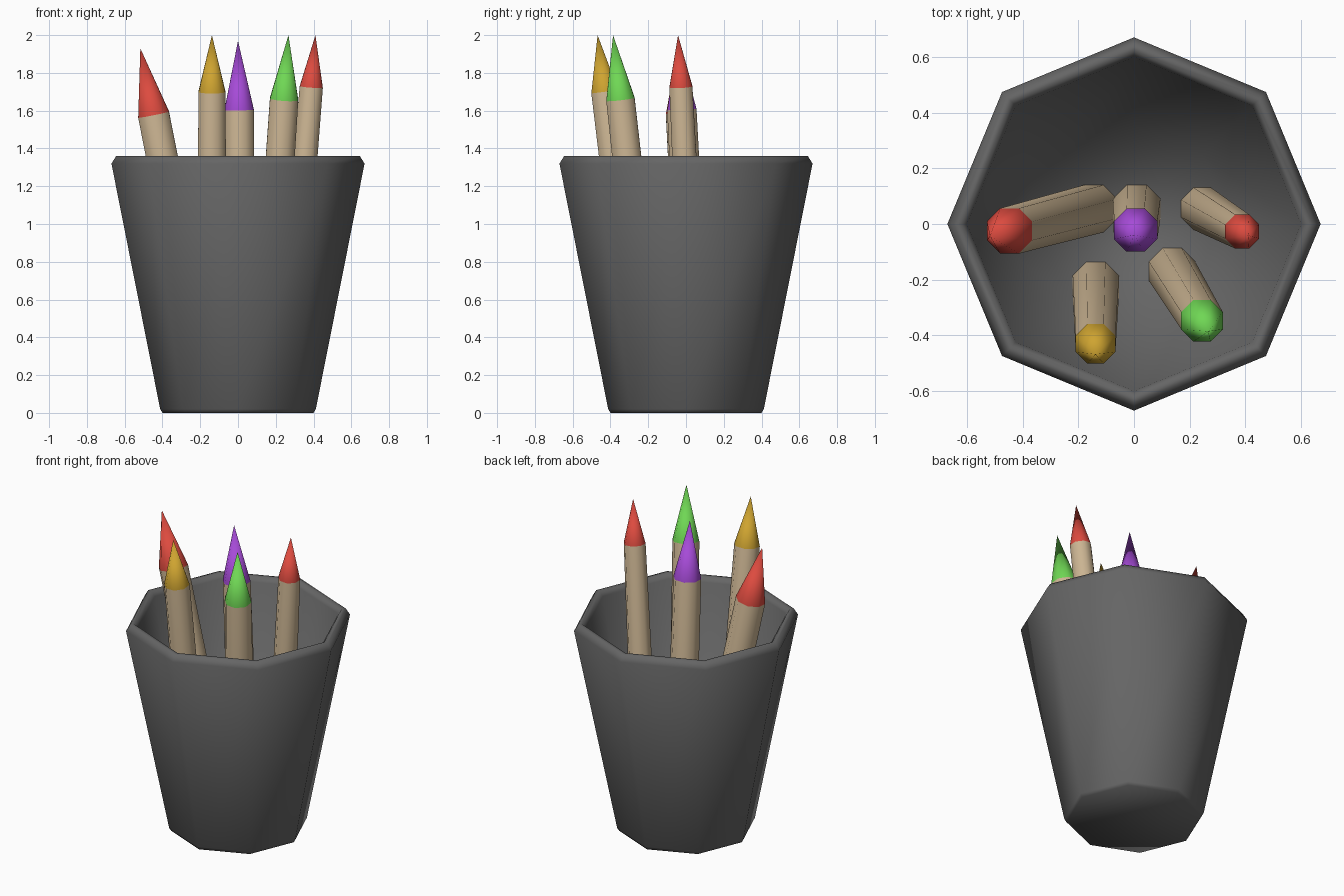
import bpy, bmesh
from math import pi, cos, sin, radians
from mathutils import Vector

if "Cube" in bpy.data.objects:
    bpy.data.objects.remove(bpy.data.objects["Cube"], do_unlink=True)

SIDES = 8


def material(name, rgb):
    mat = bpy.data.materials.new(name)
    mat.use_nodes = True
    mat.diffuse_color = (*rgb, 1)
    mat.node_tree.nodes["Principled BSDF"].inputs["Base Color"].default_value = (*rgb, 1)
    return mat


grey = material("dark grey", (0.13, 0.13, 0.13))
wood = material("pale wood", (0.60, 0.46, 0.29))
red = material("red", (0.72, 0.07, 0.05))
yellow = material("yellow", (0.62, 0.37, 0.03))
purple = material("purple", (0.38, 0.07, 0.68))
green = material("green", (0.16, 0.68, 0.09))


def loft(name, rings, turn, mats, smooth_angle):
    """Join octagonal rings (centre, radius); a zero radius makes a point.
    The last band of faces takes the last material."""
    bm = bmesh.new()
    loops = []
    for centre, radius in rings:
        if radius == 0:
            loops.append([bm.verts.new(centre)] * SIDES)
            continue
        angles = [turn + 2 * pi * i / SIDES for i in range(SIDES)]
        loops.append([bm.verts.new(Vector(centre) + Vector((cos(a), sin(a), 0)) * radius)
                      for a in angles])
    for band, (low, high) in enumerate(zip(loops, loops[1:])):
        for i in range(SIDES):
            j = (i + 1) % SIDES
            corners = list(dict.fromkeys((low[i], low[j], high[j], high[i])))
            face = bm.faces.new(corners)
            if band == len(loops) - 2:
                face.material_index = len(mats) - 1
    bm.faces.new(loops[0][::-1])
    if rings[-1][1] > 0:
        bm.faces.new(loops[-1])
    bmesh.ops.recalc_face_normals(bm, faces=bm.faces)
    mesh = bpy.data.meshes.new(name)
    bm.to_mesh(mesh)
    bm.free()
    for mat in mats:
        mesh.materials.append(mat)
    obj = bpy.data.objects.new(name, mesh)
    bpy.context.collection.objects.link(obj)
    bpy.ops.object.select_all(action="DESELECT")
    obj.select_set(True)
    bpy.context.view_layer.objects.active = obj
    bpy.ops.object.shade_smooth_by_angle(angle=radians(smooth_angle))
    return obj


# Tapered cup: outer wall, chamfered rim, inner wall and floor
cup_profile = [(0.40, 0), (0.412, 0.02), (0.67, 1.32), (0.645, 1.36),
               (0.62, 1.36), (0.60, 1.33), (0.35, 0.05)]
loft("cup", [((0, 0, z), r) for r, z in cup_profile], 0, [grey], 85)

# Leaning pencils: foot (x, y), shoulder centre, tip, foot and shoulder radius, colour
FLOOR = 0.05
pencils = [
    ("left_red_pencil", (0.245, 0.055), (0.388, -0.027, 1.725), (0.41, -0.042, 2.0), 0.082, 0.066, red),
    ("right_red_pencil", (-0.145, 0.055), (-0.447, -0.025, 1.58), (-0.517, -0.044, 1.93), 0.092, 0.088, red),
    ("yellow_pencil", (-0.137, -0.22), (-0.138, -0.43, 1.70), (-0.138, -0.468, 2.0), 0.09, 0.077, yellow),
    ("purple_pencil", (0.01, 0.055), (0.006, -0.022, 1.605), (0, -0.04, 1.97), 0.092, 0.084, purple),
    ("green_pencil", (0.137, -0.17), (0.244, -0.347, 1.66), (0.267, -0.386, 2.0), 0.09, 0.081, green),
]
for name, foot, shoulder, tip, foot_r, top_r, colour in pencils:
    pencil = loft(name, [((*foot, FLOOR), foot_r), (shoulder, top_r), (tip, 0)],
                  pi / SIDES, [wood, colour], 60)
    # Square the shoulder ring to the leaning axis
    axis = Vector(tip) - Vector(shoulder)
    for v in pencil.data.vertices:
        if abs(v.co.z - shoulder[2]) < 0.001:
            offset = v.co - Vector(shoulder)
            v.co.z -= (offset.x * axis.x + offset.y * axis.y) / axis.z
